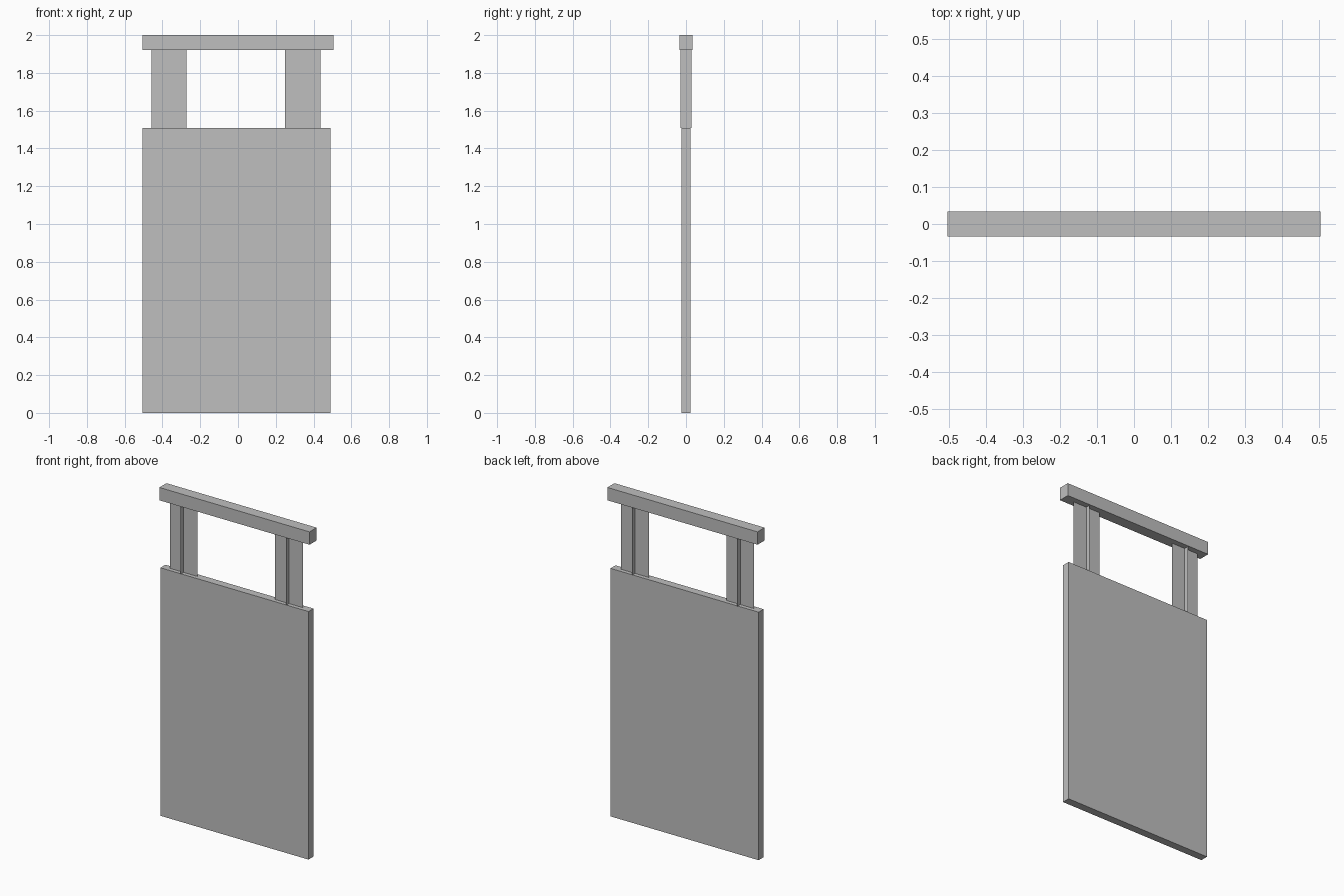
import bpy
import bmesh
from mathutils import Vector

cube = bpy.data.objects.get("Cube")
if cube:
    bpy.data.objects.remove(cube, do_unlink=True)

grey = bpy.data.materials.new("plain grey")
grey.use_nodes = True
colour = (0.52, 0.52, 0.52, 1)
grey.diffuse_color = colour
grey.node_tree.nodes["Principled BSDF"].inputs["Base Color"].default_value = colour


def add_object(name, bm):
    mesh = bpy.data.meshes.new(name)
    bm.to_mesh(mesh)
    bm.free()
    mesh.materials.append(grey)
    obj = bpy.data.objects.new(name, mesh)
    bpy.context.collection.objects.link(obj)
    return obj


def box(name, low, high):
    low, high = Vector(low), Vector(high)
    bm = bmesh.new()
    bmesh.ops.create_cube(bm, size=1)
    bmesh.ops.scale(bm, vec=high - low, verts=bm.verts)
    bmesh.ops.translate(bm, vec=(low + high) / 2, verts=bm.verts)
    return add_object(name, bm)


def crossed_post(name, x, half_width, half_depth, z0, z1):
    """Two upright sheets crossing at the post's centre line."""
    bm = bmesh.new()
    for dx, dy in ((half_width, 0), (0, half_depth)):
        corners = ((-1, z0), (1, z0), (1, z1), (-1, z1))
        bm.faces.new([bm.verts.new((x + s * dx, s * dy, z)) for s, z in corners])
    return add_object(name, bm)


PANEL_TOP, BAR_BOTTOM = 1.508, 1.922

# Large flat panel and the bar above it
box("panel", (-0.505, -0.024, 0), (0.491, 0.024, PANEL_TOP))
box("top_bar", (-0.505, -0.034, BAR_BOTTOM), (0.505, 0.034, 2))

# Posts joining panel and bar
for name, x in (("right_post", -0.365), ("left_post", 0.343)):
    crossed_post(name, x, 0.093, 0.029, PANEL_TOP, BAR_BOTTOM)
